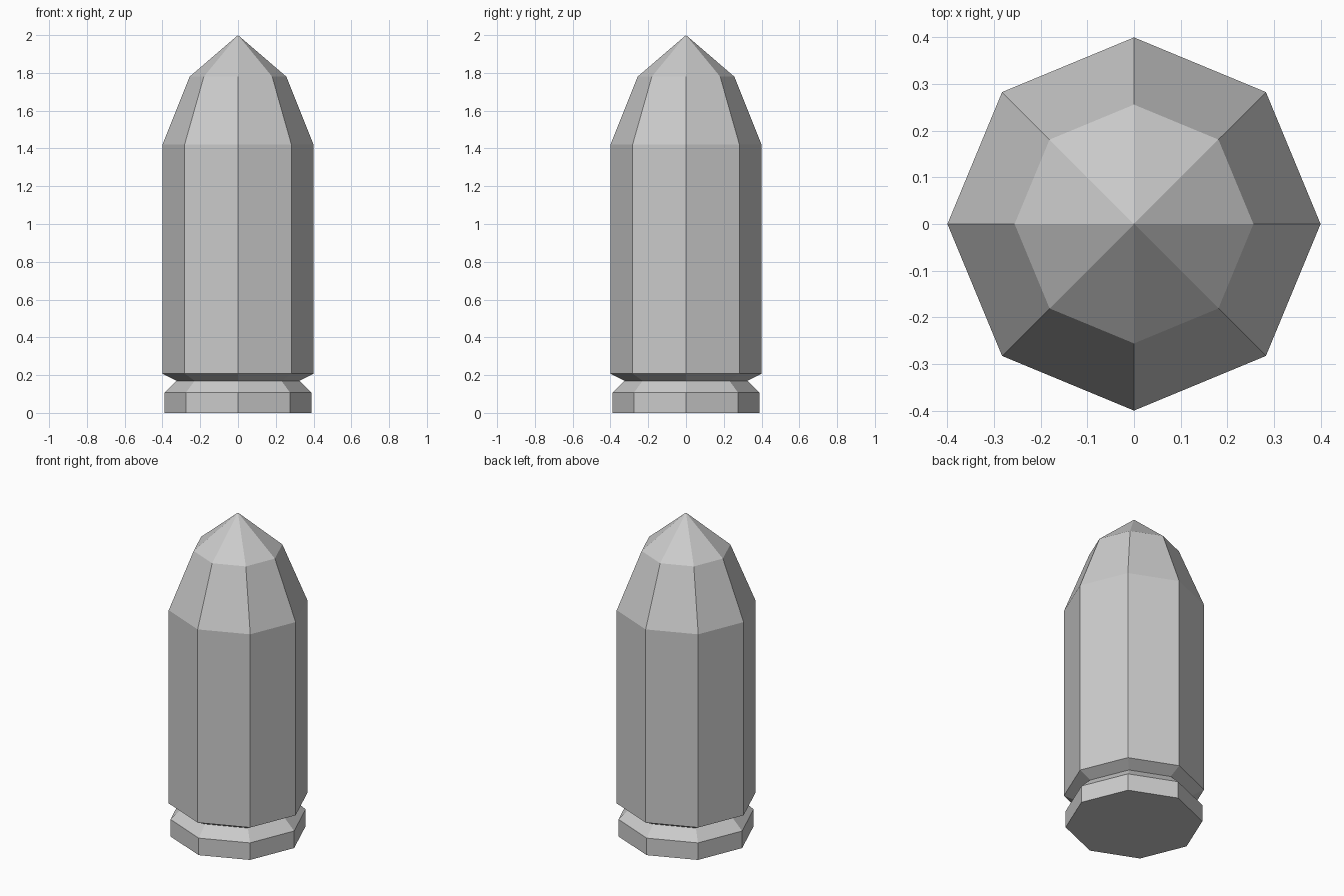
import bpy
import bmesh
from math import cos, sin, tau

if "Cube" in bpy.data.objects:
    bpy.data.objects.remove(bpy.data.objects["Cube"])

SIDES = 8

# Profile as (radius, height), from the base rim up to the last ring below the point
PROFILE = [
    (0.39, 0.0), (0.39, 0.107),      # base rim
    (0.325, 0.17), (0.40, 0.208),    # extractor groove
    (0.40, 1.42),                    # straight case
    (0.256, 1.78),                   # tapered nose
]
TIP_HEIGHT = 2.0

bm = bmesh.new()
rings = [
    [bm.verts.new((r * cos(tau * i / SIDES), r * sin(tau * i / SIDES), z))
     for i in range(SIDES)]
    for r, z in PROFILE
]

# Flat underside
bm.faces.new(rings[0][::-1])

# Faceted walls
for low, high in zip(rings, rings[1:]):
    for i in range(SIDES):
        j = (i + 1) % SIDES
        bm.faces.new((low[i], low[j], high[j], high[i]))

# Pointed tip
tip = bm.verts.new((0, 0, TIP_HEIGHT))
for i in range(SIDES):
    bm.faces.new((rings[-1][i], rings[-1][(i + 1) % SIDES], tip))

mesh = bpy.data.meshes.new("cartridge")
bm.to_mesh(mesh)
bm.free()
bpy.context.collection.objects.link(bpy.data.objects.new("cartridge", mesh))
